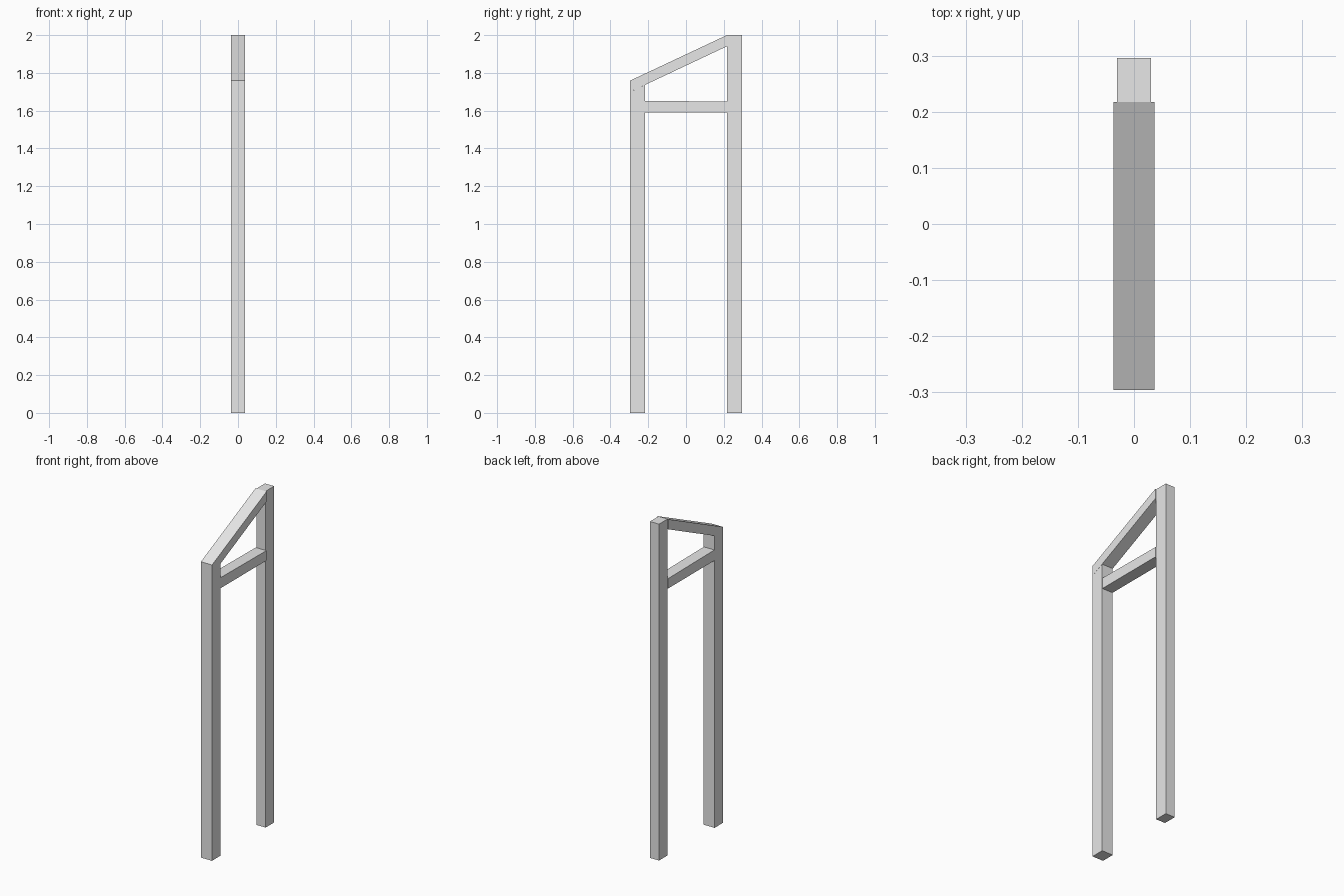
import bpy
import bmesh

cube = bpy.data.objects.get("Cube")
if cube:
    bpy.data.objects.remove(cube, do_unlink=True)

grey = bpy.data.materials.new("light_grey")
grey.use_nodes = True
colour = (0.8, 0.8, 0.8, 1)
grey.diffuse_color = colour
grey.node_tree.nodes["Principled BSDF"].inputs["Base Color"].default_value = colour


def beam(name, width, profile):
    """Extrude a side profile of (y, z) points across x."""
    bm = bmesh.new()
    face = bm.faces.new([bm.verts.new((-width / 2, y, z)) for y, z in profile])
    new = bmesh.ops.extrude_face_region(bm, geom=[face])["geom"]
    verts = [v for v in new if isinstance(v, bmesh.types.BMVert)]
    bmesh.ops.translate(bm, verts=verts, vec=(width, 0, 0))
    bmesh.ops.recalc_face_normals(bm, faces=bm.faces)
    mesh = bpy.data.meshes.new(name)
    bm.to_mesh(mesh)
    bm.free()
    mesh.materials.append(grey)
    obj = bpy.data.objects.new(name, mesh)
    bpy.context.collection.objects.link(obj)


OUT, IN = 0.296, 0.217

# Posts: the front one is cut to the slope of the rafter
beam("front_post", 0.072, [(-OUT, 0), (-IN, 0), (-IN, 1.736), (-OUT, 1.699)])
beam("back_post", 0.06, [(IN, 0), (OUT, 0), (OUT, 2), (IN, 2)])

# Sloping rafter with plumb-cut ends, and the level tie below it
beam("rafter", 0.073, [(-OUT, 1.699), (IN, 1.941), (IN, 2), (-OUT, 1.759)])
beam("cross_rail", 0.07, [(-IN, 1.589), (IN, 1.589), (IN, 1.648), (-IN, 1.652)])
